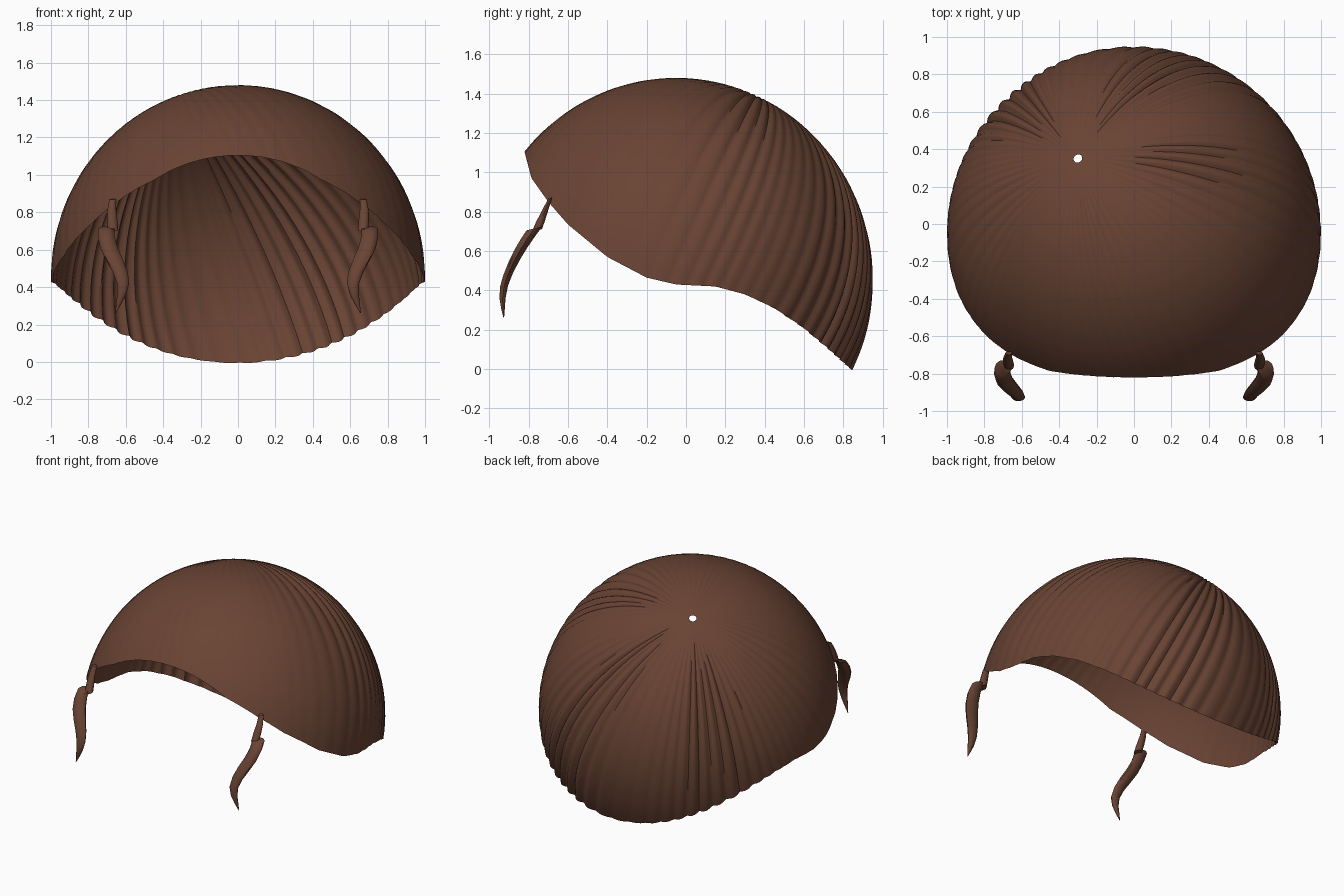
import bpy, bmesh
from math import sin, cos, pi
from mathutils import Vector

cube = bpy.data.objects.get("Cube")
if cube:
    bpy.data.objects.remove(cube)

# Single brown colour
brown = bpy.data.materials.new("warm_brown")
brown.use_nodes = True
COLOUR = (0.141, 0.057, 0.034, 1)
brown.diffuse_color = COLOUR
bsdf = next(n for n in brown.node_tree.nodes if n.type == 'BSDF_PRINCIPLED')
bsdf.inputs["Base Color"].default_value = COLOUR
bsdf.inputs["Roughness"].default_value = 0.8


def finish(name, bm, angle):
    mesh = bpy.data.meshes.new(name)
    bm.to_mesh(mesh)
    bm.free()
    mesh.materials.append(brown)
    obj = bpy.data.objects.new(name, mesh)
    bpy.context.collection.objects.link(obj)
    bpy.ops.object.select_all(action='DESELECT')
    obj.select_set(True)
    bpy.context.view_layer.objects.active = obj
    bpy.ops.object.shade_smooth_by_angle(angle=angle)
    return obj


def bridge(bm, rings):
    for a, b in zip(rings, rings[1:]):
        n = len(a)
        for j in range(n):
            k = (j + 1) % n
            bm.faces.new((a[j], b[j], b[k], a[k]))


def smoothstep(lo, hi, v):
    t = max(0.0, min(1.0, (v - lo) / (hi - lo)))
    return t * t * (3 - 2 * t)


# Side profile of the rim, as (y, z)
RIM = [(-1.1, 1.9), (-0.82, 1.1), (-0.785, 0.97), (-0.7, 0.85), (-0.6, 0.735),
       (-0.4, 0.57), (-0.2, 0.465), (-0.05, 0.43), (0.15, 0.42), (0.3, 0.38),
       (0.45, 0.31), (0.6, 0.21), (0.72, 0.11), (0.84, 0.0), (1.1, -0.28)]


def rim_height(y):
    for (y0, z0), (y1, z1) in zip(RIM, RIM[1:]):
        if y <= y1:
            return z0 + (z1 - z0) * (y - y0) / (y1 - y0)
    return RIM[-1][1]


# Hair cap: fluted dome lofted from an off-centre whorl down to the rim
CENTRE = Vector((0, -0.05, 0.45))
RADII = Vector((1, 1, 1.03))
WHORL = Vector((-0.3, 0.4, 0.866)).normalized()
U = Vector((1, 0, 0)).cross(WHORL).normalized()
V = WHORL.cross(U)
SEGMENTS, RINGS, HOLE = 384, 36, 0.024


def dome_point(t, p, depth=0.0):
    d = WHORL * cos(t) + (U * cos(p) + V * sin(p)) * sin(t)
    return CENTRE + d * RADII * (1 - depth)


def rim_angle(p):
    t = 0.3
    while t < 3:
        q = dome_point(t, p)
        if q.z < rim_height(q.y):
            break
        t += 0.02
    lo, hi = t - 0.02, t
    for _ in range(12):
        mid = (lo + hi) / 2
        q = dome_point(mid, p)
        if q.z < rim_height(q.y):
            hi = mid
        else:
            lo = mid
    return lo


def flute_depth(t, p):
    y = dome_point(t, p).y
    wave = 1 - abs(sin(32 * p + 1.3 * sin(3 * p) + 0.8 * sin(7 * p)))
    strength = 0.6 + 0.4 * sin(5 * p + 1)
    back = 0.1 + 0.9 * smoothstep(-0.25, 0.55, y)
    return 0.026 * wave * strength * back * smoothstep(0, 0.8, t)


bm = bmesh.new()
angles = [2 * pi * j / SEGMENTS for j in range(SEGMENTS)]
ends = [rim_angle(p) for p in angles]
rings = []
for i in range(RINGS + 1):
    ring = []
    for p, end in zip(angles, ends):
        t = HOLE + (end - HOLE) * i / RINGS
        ring.append(bm.verts.new(dome_point(t, p, flute_depth(t, p))))
    rings.append(ring)
bridge(bm, rings)
finish("hair_cap", bm, 1.0)


# Hanging locks: tapered tubes given as (x, y, z, half width, half depth)
def lock(name, stations, side):
    bm = bmesh.new()
    rings = []
    for x, y, z, w, d in stations:
        ring = [bm.verts.new((side * (x + w * cos(a)), y + d * sin(a), z + 0.25 * d * sin(a)))
                for a in (2 * pi * k / 10 for k in range(10))]
        rings.append(ring)
    bridge(bm, rings)
    bm.faces.new(rings[0])
    bm.faces.new(rings[-1])
    bmesh.ops.recalc_face_normals(bm, faces=bm.faces)
    finish(name, bm, 0.8)


UPPER = [(0.67, -0.69, 0.87, 0.018, 0.010), (0.675, -0.715, 0.81, 0.024, 0.018),
         (0.672, -0.74, 0.75, 0.028, 0.025), (0.668, -0.757, 0.705, 0.027, 0.027)]
LOWER = [(0.702, -0.77, 0.715, 0.043, 0.042), (0.704, -0.802, 0.67, 0.045, 0.040),
         (0.690, -0.84, 0.61, 0.047, 0.036), (0.662, -0.873, 0.55, 0.046, 0.031),
         (0.630, -0.905, 0.48, 0.040, 0.026), (0.615, -0.925, 0.42, 0.033, 0.022),
         (0.622, -0.932, 0.36, 0.024, 0.016), (0.638, -0.930, 0.31, 0.014, 0.010),
         (0.655, -0.926, 0.262, 0.002, 0.002)]
for label, side in (("left", 1), ("right", -1)):
    lock(label + "_lock_root", UPPER, side)
    lock(label + "_lock_curl", LOWER, side)
